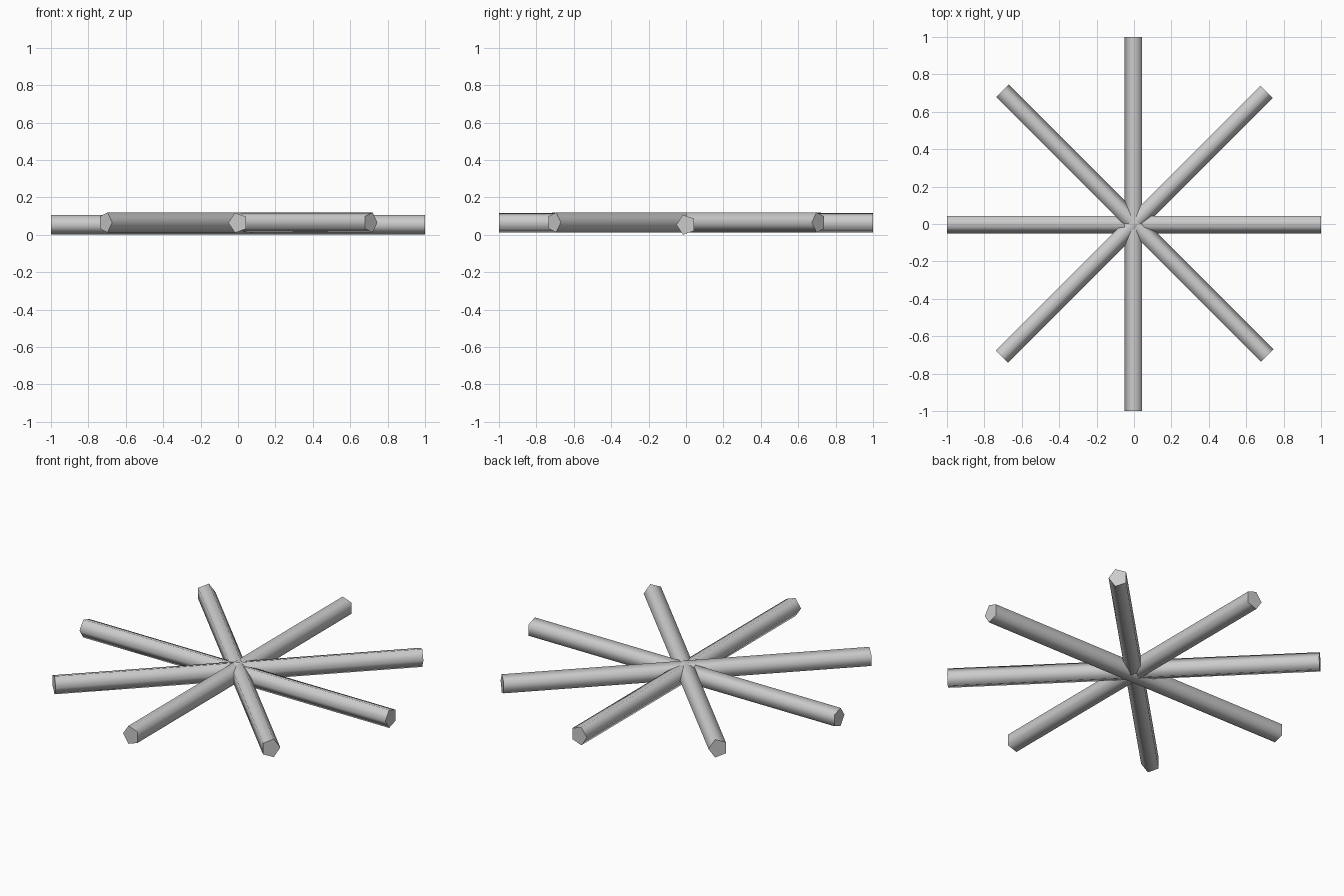
import bpy, bmesh
from math import sin, cos, pi, radians

if "Cube" in bpy.data.objects:
    bpy.data.objects.remove(bpy.data.objects["Cube"])

R_SIDE, R_UP = 0.052, 0.056   # slightly tall five-sided section


def rod(name, heading, side, z, shift=0.0):
    """Full-length pentagonal bar; side = +1/-1 picks where its ridge points."""
    a = radians(heading)
    d = (cos(a), sin(a))
    p = (-sin(a) * side, cos(a) * side)
    bm = bmesh.new()
    rings = []
    for t in (-1, 1):
        ring = []
        for i in range(5):
            th = 2 * pi * i / 5
            w = R_SIDE * cos(th) + shift
            ring.append(bm.verts.new((d[0] * t + p[0] * w,
                                      d[1] * t + p[1] * w,
                                      z + R_UP * sin(th))))
        bm.faces.new(ring)
        rings.append(ring)
    for i in range(5):
        j = (i + 1) % 5
        bm.faces.new((rings[0][i], rings[0][j], rings[1][j], rings[1][i]))
    bmesh.ops.recalc_face_normals(bm, faces=bm.faces)
    me = bpy.data.meshes.new(name)
    bm.to_mesh(me)
    bm.free()
    ob = bpy.data.objects.new(name, me)
    bpy.context.collection.objects.link(ob)
    # rounded-looking sides, crisp end caps
    bpy.ops.object.select_all(action='DESELECT')
    ob.select_set(True)
    bpy.context.view_layer.objects.active = ob
    bpy.ops.object.shade_smooth_by_angle(angle=radians(85))


# four crossing bars
rod("cross_bar_x", 0, -1, 0.0535)
rod("cross_bar_y", 90, 1, 0.064)
rod("diagonal_bar_a", 45, -1, 0.066, -0.003)
rod("diagonal_bar_b", -45, 1, 0.066, 0.002)
